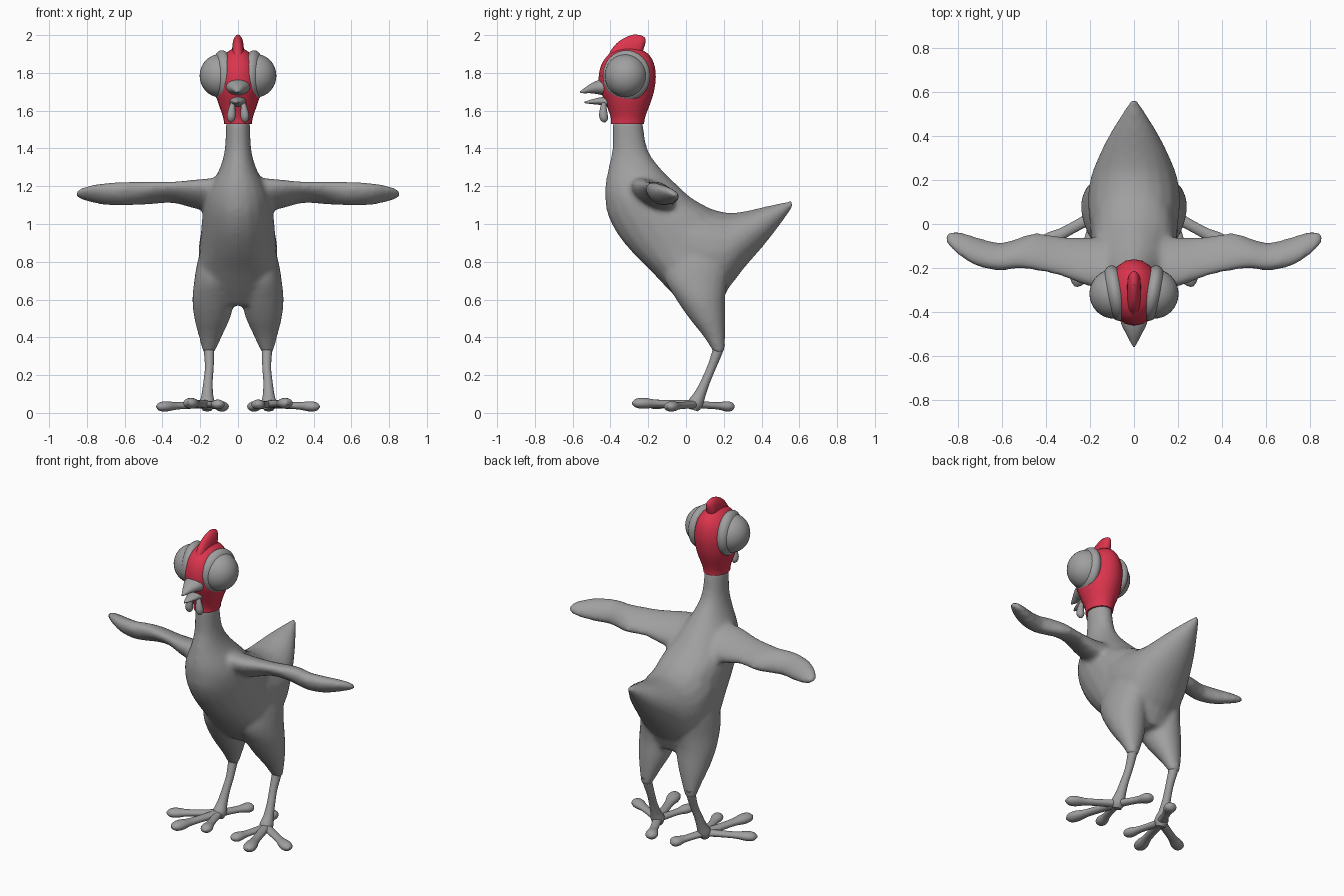
import bpy, bmesh, math
from mathutils import Vector as V, Matrix

if "Cube" in bpy.data.objects:
    bpy.data.objects.remove(bpy.data.objects["Cube"])


def material(name, rgb):
    m = bpy.data.materials.new(name)
    m.diffuse_color = (*rgb, 1)
    m.use_nodes = True
    m.node_tree.nodes["Principled BSDF"].inputs["Base Color"].default_value = m.diffuse_color
    return m


GREY = material("skin grey", (0.35, 0.35, 0.35))
RED = material("comb red", (0.72, 0.035, 0.075))


def loft(bm, rings, sides=20, steps=4):
    """Smooth tube through rings of (centre, half axis u, half axis v)."""
    rings = [[V(p) for p in r] for r in rings]
    ext = [rings[0]] + rings + [rings[-1]]
    path = []
    for i in range(1, len(ext) - 2):
        for s in range(steps):
            t = s / steps
            w = ((-t + 2*t*t - t**3) / 2, (2 - 5*t*t + 3*t**3) / 2,
                 (t + 4*t*t - 3*t**3) / 2, (t**3 - t*t) / 2)
            path.append([sum((ext[i - 1 + k][j] * w[k] for k in range(4)), V()) for j in range(3)])
    path.append(rings[-1])
    loops = []
    for c, u, v in path:
        loops.append([bm.verts.new(c + u * math.cos(a) + v * math.sin(a))
                      for a in (2 * math.pi * k / sides for k in range(sides))])
    for a, b in zip(loops, loops[1:]):
        for k in range(sides):
            n = (k + 1) % sides
            bm.faces.new((a[k], a[n], b[n], b[k]))
    bm.faces.new(loops[0][::-1])
    bm.faces.new(loops[-1])


def z_rings(rows):          # rows: z, front y, back y, half width
    return [((0, (f + b) / 2, z), (w, 0, 0), (0, (b - f) / 2, 0)) for z, f, b, w in rows]


def y_rings(rows, x=0):     # rows: y, low z, high z, half width
    return [((x, y, (l + h) / 2), (w, 0, 0), (0, 0, (h - l) / 2)) for y, l, h, w in rows]


def tube(rows, flat=1.0):   # rows: x, y, z, radius; rings stand square to the path
    pts = [V(r[:3]) for r in rows]
    out = []
    for i, r in enumerate(rows):
        d = (pts[min(i + 1, len(pts) - 1)] - pts[max(i - 1, 0)]).normalized()
        u = d.cross(V((0, 0, 1)) if abs(d.z) < 0.7 else V((0, 1, 0))).normalized()
        out.append((pts[i], u * r[3], u.cross(d) * r[3] * flat))
    return out


def finish(name, bm, mat, sharp=40):
    bmesh.ops.recalc_face_normals(bm, faces=bm.faces)
    me = bpy.data.meshes.new(name)
    bm.to_mesh(me)
    bm.free()
    me.materials.append(mat)
    ob = bpy.data.objects.new(name, me)
    bpy.context.collection.objects.link(ob)
    bpy.ops.object.select_all(action='DESELECT')
    ob.select_set(True)
    bpy.context.view_layer.objects.active = ob
    bpy.ops.object.shade_smooth_by_angle(angle=math.radians(sharp))
    return ob


def part(name, mat, *lofts):
    bm = bmesh.new()
    for rings in lofts:
        loft(bm, rings)
    return finish(name, bm, mat)


def flip(rings):
    return [[V((-p[0], p[1], p[2])) for p in r] for r in rings]


# Body: neck and torso, tail, thighs and wings fused into one skin
torso = z_rings([
    (1.55, -.39, -.23, .064), (1.4, -.39, -.205, .07), (1.3, -.41, -.14, .095),
    (1.2, -.428, -.04, .145), (1.13, -.428, .04, .172), (1.05, -.415, .18, .188),
    (.95, -.365, .28, .197), (.85, -.285, .3, .203), (.75, -.185, .27, .212),
    (.65, -.09, .22, .2), (.57, -.01, .18, .15)])
tail = y_rings([
    (-.1, .8, 1.16, .17), (0, .68, 1.13, .2), (.12, .62, 1.085, .21), (.22, .66, 1.06, .195),
    (.31, .77, 1.067, .16), (.41, .885, 1.09, .11), (.5, 1.0, 1.11, .055), (.565, 1.09, 1.125, .015)])
thigh = [((x, y, z), (rx, 0, 0), (0, ry, 0)) for z, x, y, rx, ry in [
    (.92, .1, .06, .08, .16), (.8, .115, .06, .1, .18), (.7, .125, .055, .107, .165),
    (.6, .13, .078, .112, .13), (.5, .137, .113, .095, .096), (.4, .147, .152, .06, .056),
    (.32, .155, .175, .032, .03)]]
wing = []
for x, f, b, l, h in [
        (.06, -.3, -.05, 1.06, 1.25), (.2, -.285, -.06, 1.075, 1.238), (.34, -.235, -.055, 1.11, 1.225),
        (.45, -.212, -.04, 1.105, 1.225), (.53, -.203, -.065, 1.1, 1.225), (.61, -.213, -.085, 1.098, 1.222),
        (.7, -.197, -.065, 1.1, 1.217), (.77, -.163, -.042, 1.113, 1.207),
        (.83, -.115, -.032, 1.13, 1.19), (.856, -.085, -.045, 1.145, 1.175)]:
    r, t = (b - f) / 2, (h - l) / 2
    lean = .4 * r
    wing.append(((x, (f + b) / 2, (l + h) / 2), (0, r, -lean), (0, 0, math.sqrt(max(t*t - lean*lean, 1e-4)))))
body = part("body", GREY, torso, tail, thigh, flip(thigh), wing, flip(wing))
remesh = body.modifiers.new("fuse", 'REMESH')
remesh.mode = 'VOXEL'
remesh.voxel_size = .014
remesh.use_smooth_shade = True
smooth = body.modifiers.new("soften", 'SMOOTH')
smooth.factor = .5
smooth.iterations = 8

# Legs and feet
shin = tube([(.155, .178, .37, .03), (.153, .165, .32, .027), (.152, .135, .24, .023),
             (.158, .105, .17, .024), (.162, .075, .1, .03), (.163, .05, .05, .04), (.163, .04, .015, .025)])


def toe(x, y, z, r):
    a, b = V((.165, .045, .045)), V((x, y, z))
    return tube([(*a.lerp(b, t), r * k) for t, k in
                 [(0, .8), (.3, .7), (.6, .72), (.8, 1), (.93, .85), (1, .2)]], .75)


toes = [toe(.43, -.1, .032, .036), toe(.265, -.285, .052, .038),
        toe(.095, -.2, .045, .034), toe(.07, .255, .032, .036)]
for side, f in (("right", lambda r: r), ("left", flip)):
    part(side + "_leg", GREY, f(shin))
    part(side + "_foot", GREY, *[f(t) for t in toes])

# Head and comb
part("head", RED, z_rings([
    (1.53, -.397, -.222, .073), (1.57, -.4, -.215, .08), (1.65, -.43, -.185, .108),
    (1.71, -.455, -.168, .12), (1.78, -.462, -.16, .122), (1.85, -.445, -.17, .105),
    (1.9, -.405, -.2, .07), (1.93, -.35, -.25, .025)]))
part("comb", RED, y_rings([
    (-.44, 1.78, 1.835, .012), (-.4, 1.8, 1.915, .026), (-.355, 1.82, 1.967, .03),
    (-.29, 1.85, 2.0, .031), (-.245, 1.88, 2.0, .028), (-.222, 1.935, 1.99, .015),
    (-.215, 1.96, 1.98, .004)]))


# Eyes with a fleshy rim behind each
def ball(name, centre, radii, turn):
    bm = bmesh.new()
    bmesh.ops.create_uvsphere(bm, u_segments=32, v_segments=20, radius=1, matrix=Matrix.LocRotScale(
        V(centre), Matrix.Rotation(turn, 3, 'Z').to_quaternion(), V(radii)))
    finish(name, bm, GREY)


for side, s in (("right", 1), ("left", -1)):
    ball(side + "_eye_rim", (s * .085, -.315, 1.785), (.058, .128, .135), s * math.radians(-10))
    ball(side + "_eye", (s * .092, -.318, 1.785), (.111, .113, .115), 0)

# Beak halves and wattles
part("upper_beak", GREY, y_rings([
    (-.41, 1.675, 1.775, .068), (-.455, 1.685, 1.765, .058), (-.5, 1.692, 1.745, .036),
    (-.54, 1.692, 1.718, .015), (-.56, 1.695, 1.703, .003)]))
part("lower_beak", GREY, y_rings([
    (-.41, 1.62, 1.675, .045), (-.455, 1.63, 1.67, .036), (-.5, 1.635, 1.659, .022),
    (-.537, 1.64, 1.648, .004)]))
wattle = tube([(.026, -.43, 1.655, .008), (.031, -.437, 1.62, .016), (.036, -.437, 1.575, .023),
               (.037, -.432, 1.55, .018), (.037, -.43, 1.538, .004)])
part("wattles", GREY, wattle, flip(wattle))
